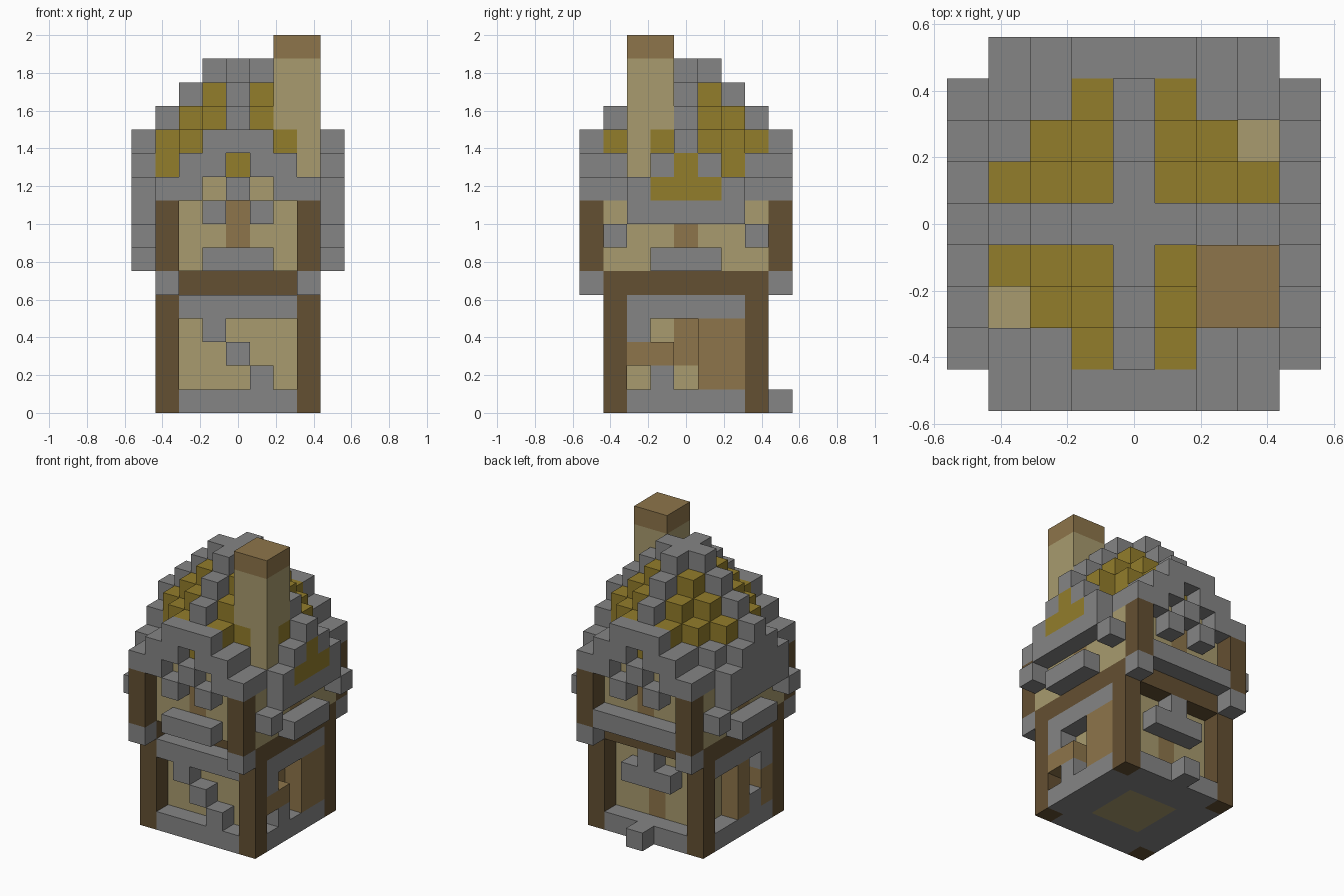
import bpy, bmesh
from mathutils import Vector

old = bpy.data.objects.get("Cube")
if old:
    bpy.data.objects.remove(old, do_unlink=True)

S = 0.125  # block size
COLOURS = {
    "stone_grey": (0.235, 0.235, 0.235),
    "plaster_beige": (0.392, 0.328, 0.156),
    "thatch_gold": (0.290, 0.205, 0.024),
    "plank_brown": (0.270, 0.178, 0.069),
    "timber_dark": (0.127, 0.080, 0.032),
}
GREY, BEIGE, GOLD, BROWN, DARK = COLOURS
blocks = {}  # (x, y, z) -> (part, colour)


def span(v):
    return range(v[0], v[1] + 1) if isinstance(v, tuple) else (v,)


def fill(part, colour, x, y, z):
    """Fill an inclusive range of blocks; later fills replace earlier ones."""
    for i in span(x):
        for j in span(y):
            for k in span(z):
                blocks[i, j, k] = (part, colour)


# Ground floor: foundation, recessed walls, beams and corner posts
fill("foundation", GREY, (1, 7), (1, 7), 0)
fill("floor_slab", BEIGE, (3, 5), (3, 5), 0)
fill("lower_walls", BEIGE, (2, 6), (2, 6), (1, 4))
fill("floor_beam", DARK, (1, 7), (2, 7), 5)
for x in (1, 7):
    for y in (1, 7):
        fill("lower_post", DARK, x, y, (0, 5))
    for y in (0, 8):
        fill("corner_corbel", GREY, x, y, 5)
        fill("upper_post", DARK, x, y, (6, 8))

# Front lower wall stonework
fill("front_lintel", GREY, (2, 6), 1, 4)
for n in range(3):
    fill("front_stone", GREY, 3 + n, 1, 3 - n)

# Back door, canopy and step
fill("back_door", BROWN, 4, 6, (1, 2))
fill("door_canopy", GREY, (3, 5), 7, 3)
fill("door_canopy", GREY, 4, 7, 4)
fill("door_step", GREY, 4, 8, 0)

# Side lower walls
for x in (1, 7):
    fill("side_lintel", GREY, x, (2, 6), 4)
    fill("side_stone", GREY, x, 2, 3)
    fill("side_stone", GREY, x, 3, 1)
fill("side_planks", BROWN, 7, (5, 6), (1, 3))
fill("side_planks", BROWN, 7, (2, 3), 2)
fill("side_planks", BROWN, 6, 4, (2, 3))
fill("side_planks", BROWN, 1, 4, (1, 3))
fill("side_planks", BROWN, 1, 2, (1, 2))

# Upper floor walls, windows and sills
fill("upper_walls", BEIGE, (1, 7), (1, 7), (6, 8))
for a in (1, 7):
    fill("window", BROWN, 4, a, (7, 8))
    fill("window", BROWN, a, 4, (7, 8))
fill("front_sill", GREY, (3, 5), 0, 6)
fill("back_sill", GREY, (2, 6), 8, 6)
for x in (0, 8):
    fill("side_sill", GREY, x, (3, 5), 6)
    for y in (1, 7):
        fill("side_bracket", GREY, x, y, 7)

# Stepped roof: grey ribs in a cross, thatch between, stone at the corners
for x in range(1, 8):
    for y in range(1, 8):
        dx, dy = abs(x - 4), abs(y - 4)
        if dx == 0 or dy == 0:
            fill("roof_rib", GREY, x, y, (9, 14 - max(0, dx + dy - 1)))
        elif dx + dy <= 4:
            fill("thatch", GOLD, x, y, (9, 15 - dx - dy))
        elif (x, y) not in ((1, 2), (7, 6)):
            fill("roof_edge", GREY, x, y, (9, 15 - dx - dy))

# Front and back gables with hanging stones
for y, wall in ((0, 1), (8, 7)):
    fill("gable", GREY, (3, 5), y, 11)
    fill("gable_wall", BEIGE, (3, 5), wall, 9)
    fill("gable_thatch", GOLD, 4, wall, 10)
    fill("gable_stone", GREY, 4, y, 9)
    for s in (-1, 1):
        for n in (1, 2):
            fill("gable", GREY, 4 + s * n, y, 10)
            fill("gable", GREY, 4 + s * (n + 1), y, 9)
        fill("gable_stone", GREY, 4 + s, y, 8)

# Side dormers
for x in (0, 8):
    fill("side_dormer", GREY, x, (2, 6), (8, 9))
    fill("side_dormer", GREY, x, (3, 5), 10)
    fill("side_dormer", GREY, x, 4, 11)
fill("dormer_thatch", GOLD, 8, (3, 5), 9)
fill("dormer_thatch", GOLD, 8, 4, 10)

# Chimney
fill("chimney", BEIGE, 7, 2, (10, 11))
fill("chimney", BEIGE, (6, 7), (2, 3), (12, 14))
fill("chimney_cap", BROWN, (6, 7), (2, 3), 15)

# Materials
materials = {}
for name, rgb in COLOURS.items():
    m = bpy.data.materials.new(name)
    m.use_nodes = True
    m.diffuse_color = (*rgb, 1)
    bsdf = next(n for n in m.node_tree.nodes if n.type == "BSDF_PRINCIPLED")
    bsdf.inputs["Base Color"].default_value = (*rgb, 1)
    bsdf.inputs["Roughness"].default_value = 0.9
    materials[name] = m


def build(part, colour, cells):
    """One mesh per part, keeping only the faces open to the air."""
    bm = bmesh.new()
    for cell in cells:
        centre = Vector(cell) + Vector((-4, -4, 0.5))
        for axis in range(3):
            for sign in (-1, 1):
                near = list(cell)
                near[axis] += sign
                if tuple(near) in blocks:
                    continue
                n, u, v = Vector(), Vector(), Vector()
                n[axis] = sign / 2
                u[(axis + 1) % 3] = sign / 2
                v[(axis + 2) % 3] = 0.5
                ring = (-u - v, u - v, u + v, v - u)
                bm.faces.new([bm.verts.new((centre + n + r) * S) for r in ring])
    if bm.faces:
        bmesh.ops.remove_doubles(bm, verts=bm.verts, dist=S / 100)
        mesh = bpy.data.meshes.new(part)
        bm.to_mesh(mesh)
        mesh.materials.append(materials[colour])
        obj = bpy.data.objects.new(part, mesh)
        bpy.context.collection.objects.link(obj)
    bm.free()


parts = {}
for cell, key in blocks.items():
    parts.setdefault(key, []).append(cell)
for (part, colour), cells in parts.items():
    build(part, colour, cells)
